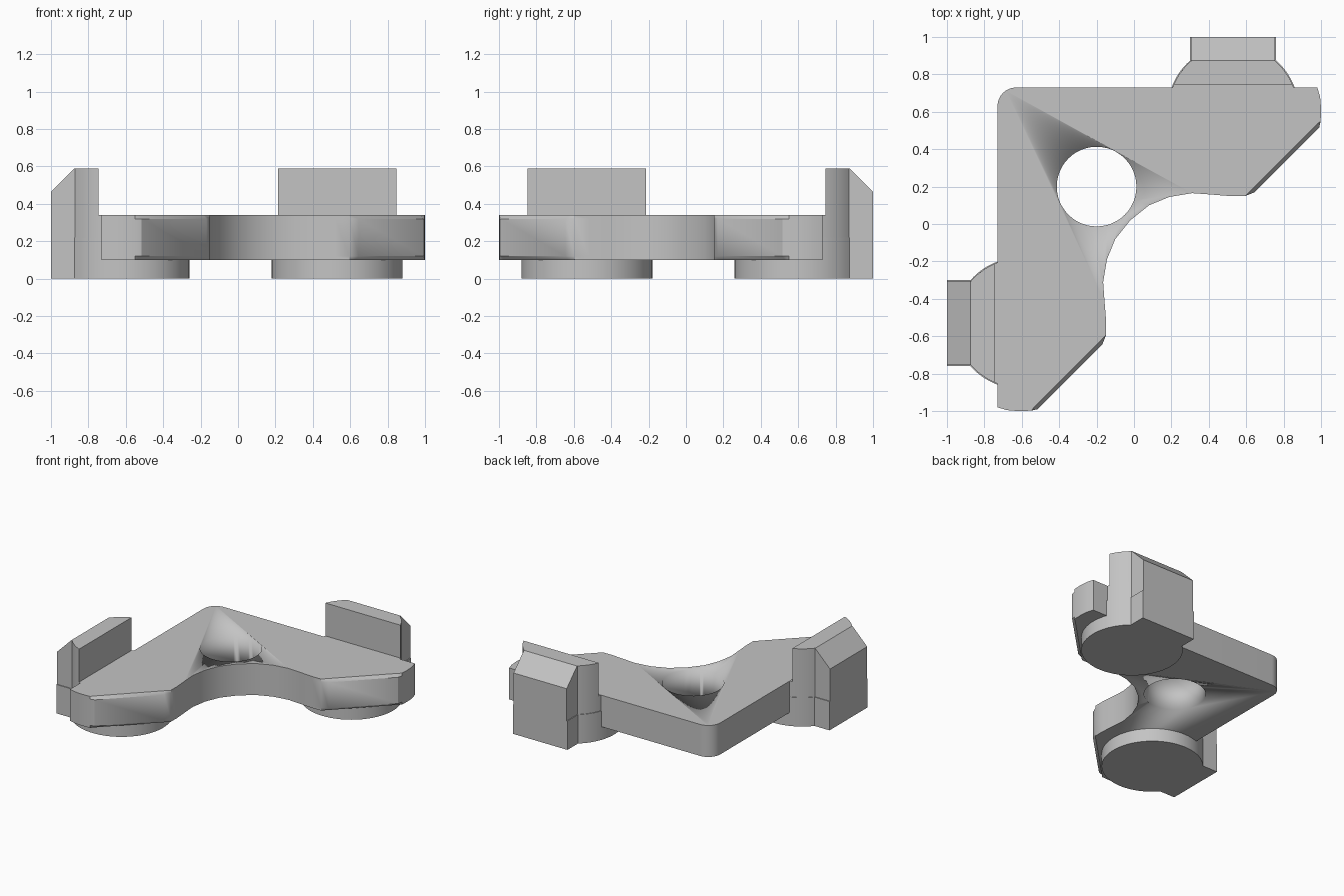
import bpy, bmesh, math
from mathutils import Matrix, Vector

cube = bpy.data.objects.get("Cube")
if cube:
    bpy.data.objects.remove(cube, do_unlink=True)

grey = bpy.data.materials.new("light_grey")
grey.use_nodes = True
color = (0.55, 0.55, 0.55, 1)
grey.diffuse_color = color
grey.node_tree.nodes["Principled BSDF"].inputs["Base Color"].default_value = color


def loft(bm, rings):
    """Skin a stack of (outline, height) rings and cap both ends."""
    loops = [[bm.verts.new((x, y, z)) for x, y in pts] for pts, z in rings]
    for low, high in zip(loops, loops[1:]):
        for i in range(len(low)):
            bm.faces.new((low[i - 1], low[i], high[i], high[i - 1]))
    bm.faces.new(loops[0])
    bm.faces.new(loops[-1])


def finish(name, bm):
    bmesh.ops.recalc_face_normals(bm, faces=bm.faces)
    mesh = bpy.data.meshes.new(name)
    bm.to_mesh(mesh)
    bm.free()
    mesh.materials.append(grey)
    obj = bpy.data.objects.new(name, mesh)
    bpy.context.collection.objects.link(obj)
    bpy.ops.object.select_all(action='DESELECT')
    obj.select_set(True)
    bpy.context.view_layer.objects.active = obj
    bpy.ops.object.shade_smooth_by_angle(angle=math.radians(30))
    return obj


def swap(points):
    """Reflect an outline across the diagonal of the part."""
    return [(-y, -x) for x, y in reversed(points)]


# Corner plate: one arm, the mirrored arm and the rounded outer corner
def plate_outline(cut):
    arm = [(0.98, 0.73), (0.995, 0.68), (1.0, 0.62), (0.998, 0.55),
           (0.99 - cut, 0.515 + cut), (0.645 - cut, 0.17 + cut),
           (0.595, 0.15), (0.52, 0.149), (0.42, 0.157), (0.31, 0.165),
           (0.19, 0.145), (0.08, 0.1)]
    corner = [(-0.63 - 0.1 * math.cos(a), 0.63 + 0.1 * math.sin(a))
              for a in (math.pi / 2 * i / 8 for i in range(9))]
    return arm + [(-0.02, 0.02)] + swap(arm) + corner


bm = bmesh.new()
full, trimmed = plate_outline(0), plate_outline(0.015)
loft(bm, [(trimmed, 0.1), (full, 0.12), (full, 0.32), (trimmed, 0.34)])
plate = finish("corner_plate", bm)

# Round hole through the plate
bm = bmesh.new()
bmesh.ops.create_cone(bm, cap_ends=True, segments=48, radius1=0.213, radius2=0.213,
                      depth=1, matrix=Matrix.Translation((-0.2, 0.2, 0.2)))
cutter = finish("hole_cutter", bm)
cutter.hide_render = True
cutter.hide_set(True)
hole = plate.modifiers.new("hole", 'BOOLEAN')
hole.operation = 'DIFFERENCE'
hole.solver = 'EXACT'
hole.object = cutter
bpy.context.view_layer.objects.active = plate
bpy.ops.object.modifier_apply(modifier="hole")
bpy.data.objects.remove(cutter, do_unlink=True)


# Disc outline with a straight tab, kept only beyond y_min
def tab_outline(radius, half_width, y_min):
    start = math.acos(half_width / radius)
    end = math.asin(max(y_min / radius, -1))
    steps = 36 if y_min < 0 else 8
    right = [(half_width, 0.39)]
    for i in range(steps + 1):
        a = start + (end - start) * i / steps
        right.append((radius * math.cos(a), radius * math.sin(a)))
    left = [(-x, y) for x, y in reversed(right)]
    if y_min < 0:
        left = left[1:]
    return right + left


def place(bm, mirrored):
    bm.transform(Matrix.Translation((0.53, 0.61, 0)))
    if mirrored:
        bm.transform(Matrix(((0, -1, 0, 0), (-1, 0, 0, 0), (0, 0, 1, 0), (0, 0, 0, 1))))


for side, mirrored in (("back", False), ("right", True)):
    # Foot under the plate
    bm = bmesh.new()
    base = tab_outline(0.35, 0.23, -1)
    loft(bm, [(base, 0), (base, 0.22)])
    place(bm, mirrored)
    finish(side + "_foot", bm)

    # Upright clip with a ledge against the plate and a sloped outer top
    bm = bmesh.new()
    ledge = tab_outline(0.345, 0.224, 0.11)
    wall = tab_outline(0.345, 0.224, 0.137)
    loft(bm, [(ledge, 0.22), (ledge, 0.339)])
    loft(bm, [(wall, 0.339), (wall, 0.59)])
    cut = bmesh.ops.bisect_plane(bm, geom=bm.verts[:] + bm.edges[:] + bm.faces[:],
                                 plane_co=Vector((0, 0.39, 0.465)),
                                 plane_no=Vector((0, 1, 1)), clear_outer=True)
    edges = [e for e in cut["geom_cut"] if isinstance(e, bmesh.types.BMEdge)]
    bmesh.ops.edgeloop_fill(bm, edges=edges)
    place(bm, mirrored)
    finish(side + "_clip", bm)
